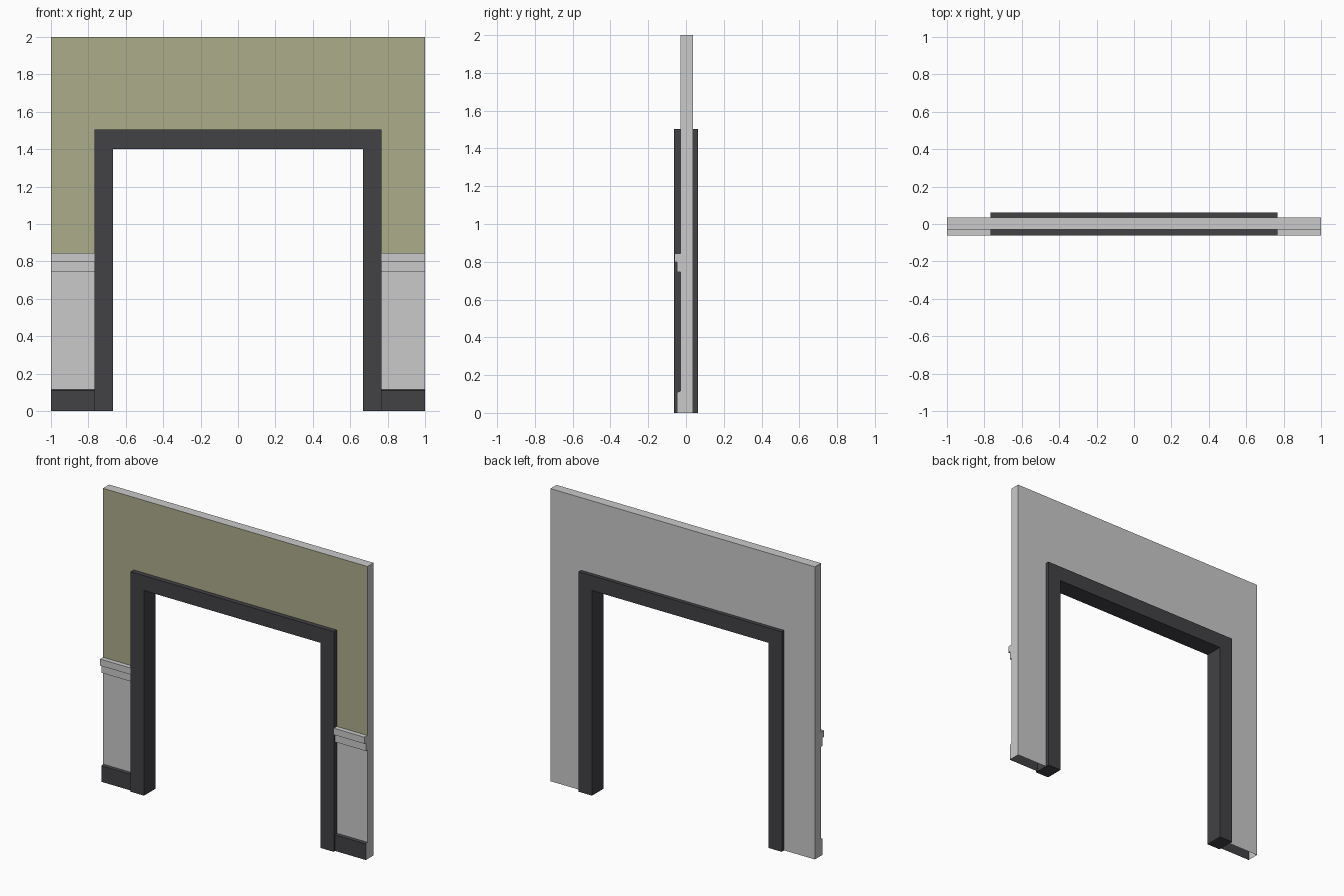
import bpy

if "Cube" in bpy.data.objects:
    bpy.data.objects.remove(bpy.data.objects["Cube"])


def mat(name, rgb):
    m = bpy.data.materials.new(name)
    m.diffuse_color = (*rgb, 1)
    m.use_nodes = True
    m.node_tree.nodes["Principled BSDF"].inputs["Base Color"].default_value = m.diffuse_color
    return m


GREY = mat("light_grey", (0.59, 0.59, 0.59))
OLIVE = mat("olive_paint", (0.415, 0.415, 0.26))
DARK = mat("dark_trim", (0.054, 0.052, 0.058))
MATS = [GREY, OLIVE, DARK]

W = 1.0                      # half width of wall
OUT_X, IN_X = 0.768, 0.667   # door frame half widths
OUT_Z, IN_Z = 1.504, 1.402   # door frame heights
D = 0.0625                   # door frame half depth
F, B = -0.030, 0.036         # wall front and back


def make(name, verts, faces, indices):
    me = bpy.data.meshes.new(name)
    me.from_pydata(verts, [], faces)
    for m in MATS:
        me.materials.append(m)
    for p, i in zip(me.polygons, indices):
        p.material_index = i
    ob = bpy.data.objects.new(name, me)
    bpy.context.collection.objects.link(ob)
    return ob


def sweep(name, profile, colours, x0, x1, cap=0):
    """Sweep an open (y, z) profile along x; cap the outer end (-1 left, 1 right)."""
    n = len(profile)
    verts = [(x, y, z) for x in (x0, x1) for y, z in profile]
    faces = [(i, n + i, n + i + 1, i + 1) for i in range(n - 1)]
    cols = list(colours)
    if cap == 1:
        faces.append(tuple(range(2 * n - 1, n - 1, -1)))
        cols.append(0)
    elif cap == -1:
        faces.append(tuple(range(n)))
        cols.append(0)
    return make(name, verts, faces, cols)


# Side walls: skirting, wainscot, stepped rail, painted wall, top, back (open base)
side = [(-0.047, 0), (-0.047, 0.110), (F, 0.115), (F, 0.745), (-0.047, 0.745),
        (-0.047, 0.80), (-0.062, 0.80), (-0.062, 0.845), (F, 0.845),
        (F, 2), (B, 2), (B, 0)]
side_cols = [2, 2, 0, 0, 0, 0, 0, 0, 1, 0, 0]
sweep("wall_left", side, side_cols, -W, -OUT_X, -1)
sweep("wall_right", side, side_cols, OUT_X, W, 1)

# Wall above the doorway
sweep("wall_header", [(F, OUT_Z), (F, 2), (B, 2), (B, OUT_Z)], [1, 0, 0],
      -OUT_X, OUT_X)

# Door frame: U-shaped outline made into a prism
outline = [(-OUT_X, 0), (-IN_X, 0), (-IN_X, IN_Z), (IN_X, IN_Z),
           (IN_X, 0), (OUT_X, 0), (OUT_X, OUT_Z), (-OUT_X, OUT_Z)]
n = len(outline)
verts = [(x, y, z) for y in (-D, D) for x, z in outline]
faces = [(0, 1, 2, 7), (7, 2, 3, 6), (3, 4, 5, 6)]
faces += [tuple(n + i for i in reversed(f)) for f in faces]
faces += [(i, n + i, n + (i + 1) % n, (i + 1) % n) for i in range(n)]
make("door_frame", verts, faces, [2] * len(faces))
